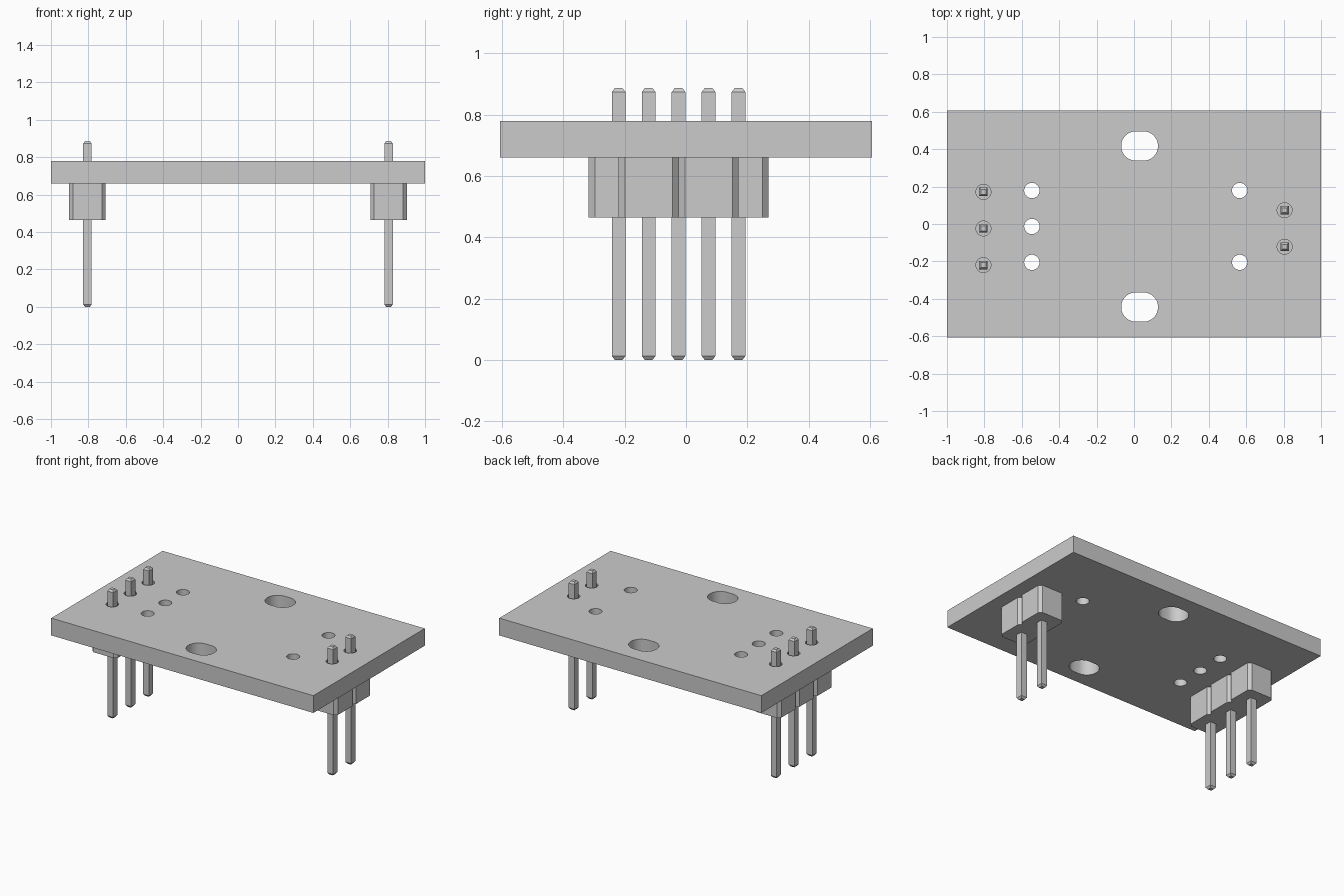
import bpy, bmesh, math

cube = bpy.data.objects.get("Cube")
if cube:
    bpy.data.objects.remove(cube, do_unlink=True)

grey = bpy.data.materials.new("plain_grey")
grey.use_nodes = True
colour = (0.6, 0.6, 0.6, 1)
grey.diffuse_color = colour
grey.node_tree.nodes["Principled BSDF"].inputs["Base Color"].default_value = colour

BOARD_BOTTOM, BOARD_TOP = 0.66, 0.779
HOUSING_BOTTOM, PIN_TOP = 0.465, 0.886
PITCH = 0.1955


def add_object(name, data):
    obj = bpy.data.objects.new(name, data)
    bpy.context.collection.objects.link(obj)
    obj.data.materials.append(grey)
    return obj


def slot(cx, cy, r, half=0.0, steps=32):
    """Outline of a round hole, or of a slot lengthened along x."""
    pts = []
    for i in range(steps):
        a = math.tau * (i + 0.5) / steps
        pts.append((cx + math.copysign(half, math.cos(a)) + r * math.cos(a),
                    cy + r * math.sin(a)))
    return pts


def loft(name, sections):
    """Closed solid through (outline, z) sections with equal point counts."""
    bm = bmesh.new()
    rings = [[bm.verts.new((x, y, z)) for x, y in pts] for pts, z in sections]
    n = len(rings[0])
    for low, high in zip(rings, rings[1:]):
        for i in range(n):
            j = (i + 1) % n
            bm.faces.new((low[i], low[j], high[j], high[i]))
    bm.faces.new(rings[0][::-1])
    bm.faces.new(rings[-1])
    mesh = bpy.data.meshes.new(name)
    bm.to_mesh(mesh)
    bm.free()
    return add_object(name, mesh)


def square(cx, cy, h):
    return [(cx + sx * h, cy + sy * h) for sx, sy in ((-1, -1), (1, -1), (1, 1), (-1, 1))]


def housing_outline(cx, ys):
    """Row of chamfered blocks, joined at their narrow ends."""
    h, c = PITCH / 2, 0.02
    right = []
    for y in ys:
        right += [(h - c, y - h), (h, y - h + c), (h, y + h - c)]
    right.append((h - c, ys[-1] + h))
    return [(cx + x, y) for x, y in right] + [(cx - x, y) for x, y in reversed(right)]


# Pin headers: a row of three on the right, a row of two on the left
headers = {
    "right": (-0.805, [-0.024 + PITCH * k for k in (-1, 0, 1)]),
    "left": (0.805, [-0.024 + PITCH * k for k in (-0.5, 0.5)]),
}
outlines = [[(-1, -0.607), (1, -0.607), (1, 0.607), (-1, 0.607)]]
for side, (x, ys) in headers.items():
    outline = housing_outline(x, ys)
    loft(side + "_header_housing", [(outline, HOUSING_BOTTOM), (outline, BOARD_BOTTOM)])
    for i, y in enumerate(ys):
        body, tip = square(x, y, 0.0225), square(x, y, 0.013)
        loft(f"{side}_pin_{i + 1}", [(tip, 0), (body, 0.013),
                                     (body, PIN_TOP - 0.013), (tip, PIN_TOP)])
        outlines.append(slot(x, y, 0.04))

# Empty round holes and the two mounting slots
for x, y in ((-0.546, 0.179), (-0.546, -0.013), (-0.546, -0.205),
             (0.565, 0.179), (0.565, -0.205)):
    outlines.append(slot(x, y, 0.041))
for y in (0.417, -0.444):
    outlines.append(slot(0.03, y, 0.0785, 0.02))

# Board: filled flat curve with holes, extruded
curve = bpy.data.curves.new("board", "CURVE")
curve.dimensions = "2D"
curve.fill_mode = "BOTH"
curve.extrude = (BOARD_TOP - BOARD_BOTTOM) / 2
for pts in outlines:
    spline = curve.splines.new("POLY")
    spline.points.add(len(pts) - 1)
    for p, (x, y) in zip(spline.points, pts):
        p.co = (x, y, 0, 1)
    spline.use_cyclic_u = True
board = add_object("board", curve)
board.location.z = (BOARD_TOP + BOARD_BOTTOM) / 2
bpy.ops.object.select_all(action="DESELECT")
board.select_set(True)
bpy.context.view_layer.objects.active = board
bpy.ops.object.convert(target="MESH")

# Weld walls to faces, make normals consistent, smooth the hole walls
board = bpy.context.view_layer.objects.active
bm = bmesh.new()
bm.from_mesh(board.data)
bmesh.ops.remove_doubles(bm, verts=bm.verts, dist=0.0001)
bmesh.ops.recalc_face_normals(bm, faces=bm.faces)
bm.to_mesh(board.data)
bm.free()
bpy.ops.object.shade_smooth_by_angle(angle=math.radians(30))
